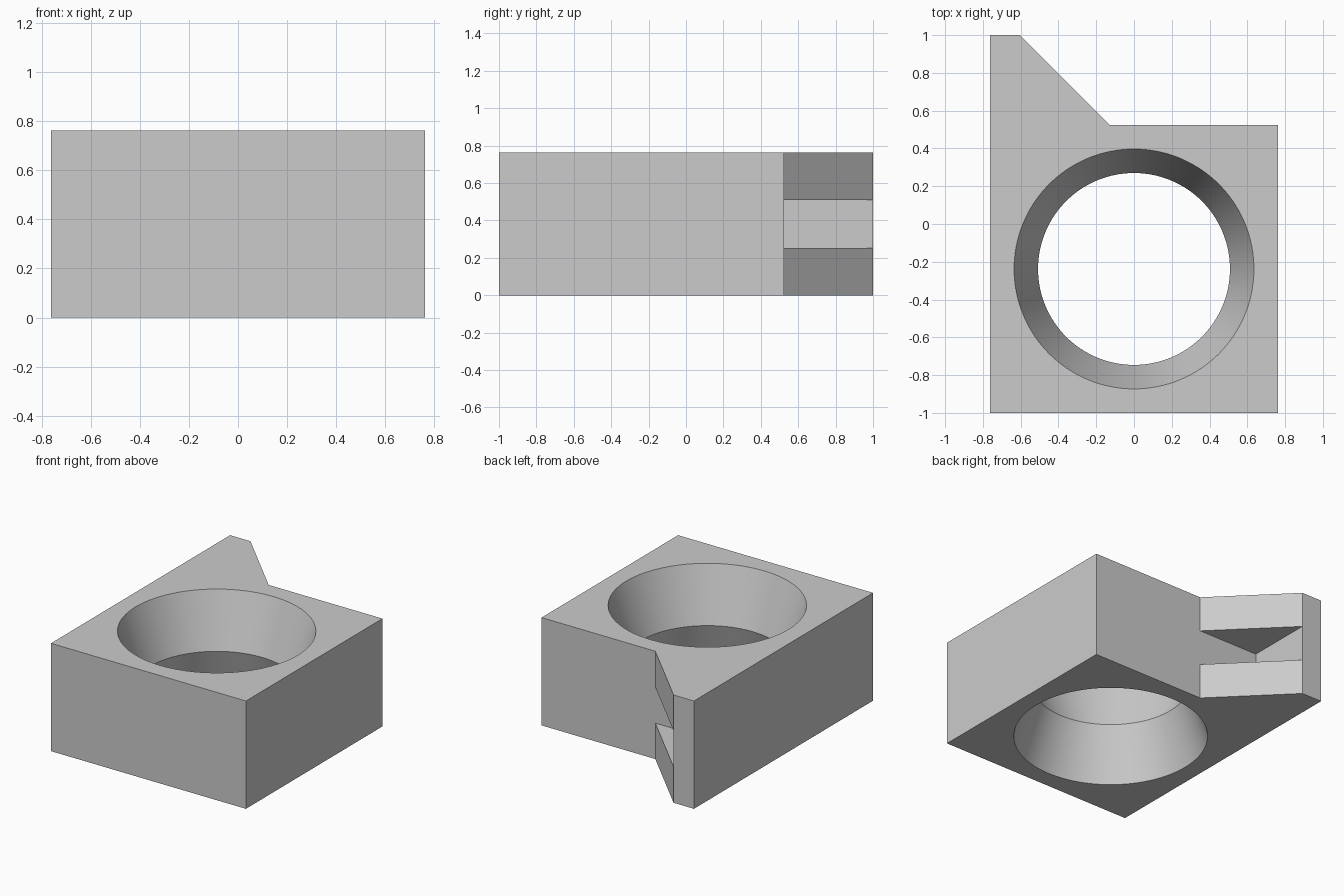
import bpy, bmesh, math

cube = bpy.data.objects.get("Cube")
if cube:
    bpy.data.objects.remove(cube, do_unlink=True)

HEIGHT = 0.762
HALF_W = 0.762
BACK = 0.524       # rear face of the square block
TIP = -0.603       # inner edge of the tab's end
HOLE_Y = -0.238
RIM, NECK = 0.635, 0.508

grey = bpy.data.materials.new("plain_grey")
grey.use_nodes = True
colour = (0.6, 0.6, 0.6, 1)
grey.diffuse_color = colour
grey.node_tree.nodes["Principled BSDF"].inputs["Base Color"].default_value = colour


def add_object(name, bm):
    bmesh.ops.recalc_face_normals(bm, faces=bm.faces[:])
    mesh = bpy.data.meshes.new(name)
    bm.to_mesh(mesh)
    bm.free()
    mesh.materials.append(grey)
    obj = bpy.data.objects.new(name, mesh)
    bpy.context.collection.objects.link(obj)
    return obj


def prism(name, outline, low, high):
    bm = bmesh.new()
    face = bm.faces.new([bm.verts.new((x, y, low)) for x, y in outline])
    top = bmesh.ops.extrude_face_region(bm, geom=[face])["geom"]
    verts = [v for v in top if isinstance(v, bmesh.types.BMVert)]
    bmesh.ops.translate(bm, verts=verts, vec=(0, 0, high - low))
    return add_object(name, bm)


def lathe(name, profile, centre_y, sides=128):
    bm = bmesh.new()
    rings = [[bm.verts.new((r * math.cos(math.tau * i / sides),
                            centre_y + r * math.sin(math.tau * i / sides), z))
              for i in range(sides)] for r, z in profile]
    for a, b in zip(rings, rings[1:]):
        for i in range(sides):
            j = (i + 1) % sides
            bm.faces.new((a[i], a[j], b[j], b[i]))
    bm.faces.new(rings[0])
    bm.faces.new(rings[-1])
    return add_object(name, bm)


# Block with the tapered tab at its rear right corner
block = prism("block", [(-HALF_W, -1), (HALF_W, -1), (HALF_W, BACK),
                        (-0.127, BACK), (TIP, 1), (-HALF_W, 1)], 0, HEIGHT)

# Slot through the middle third of the tab
slot = prism("slot_cutter", [(TIP, BACK), (HALF_W + 0.1, BACK),
                             (HALF_W + 0.1, 1.2), (TIP, 1.2)],
             HEIGHT / 3, HEIGHT * 2 / 3)

# Hourglass hole, run past both faces at the same taper
extra = 0.05
wide = RIM + extra * (RIM - NECK) / (HEIGHT / 2)
hole = lathe("hole_cutter", [(wide, -extra), (NECK, HEIGHT / 2),
                             (wide, HEIGHT + extra)], HOLE_Y)

for cutter in (slot, hole):
    cutter.hide_render = True
    mod = block.modifiers.new(cutter.name, 'BOOLEAN')
    mod.operation = 'DIFFERENCE'
    mod.solver = 'EXACT'
    mod.object = cutter

# Bake the cuts, then smooth the tapered walls
bpy.ops.object.select_all(action='DESELECT')
block.select_set(True)
bpy.context.view_layer.objects.active = block
bpy.ops.object.convert(target='MESH')
for cutter in (slot, hole):
    bpy.data.objects.remove(cutter, do_unlink=True)
bpy.ops.object.shade_smooth_by_angle(angle=math.radians(30))
